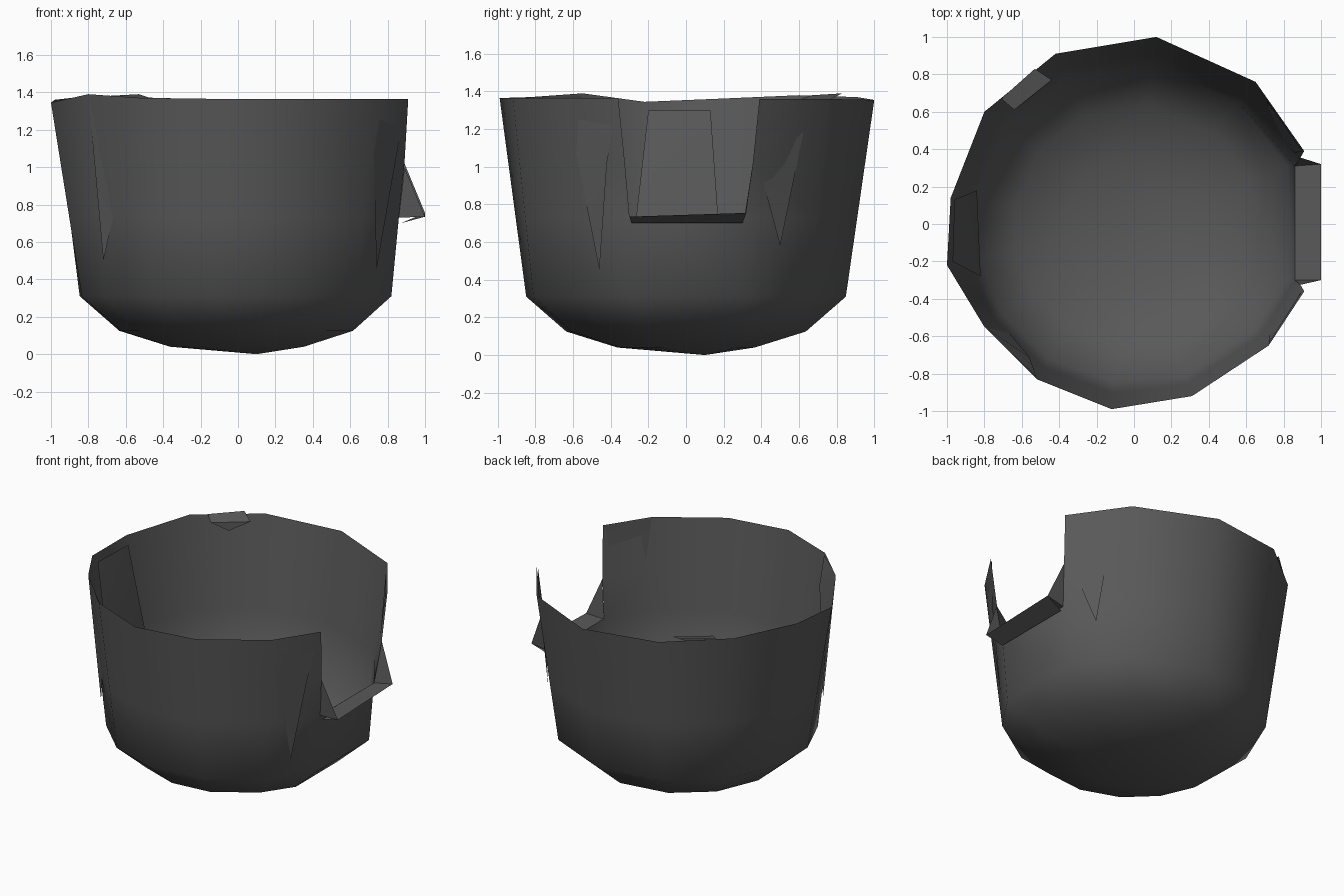
import bpy, bmesh
from mathutils import Vector

if "Cube" in bpy.data.objects:
    bpy.data.objects.remove(bpy.data.objects["Cube"])

dark = bpy.data.materials.new("dark_grey")
dark.diffuse_color = (.1, .1, .1, 1)
dark.use_nodes = True
dark.node_tree.nodes["Principled BSDF"].inputs["Base Color"].default_value = dark.diffuse_color

def make(name, verts, faces, smooth=True):
    me = bpy.data.meshes.new(name)
    me.from_pydata([tuple(v) for v in verts], [], faces)
    bm = bmesh.new()
    bm.from_mesh(me)
    bmesh.ops.recalc_face_normals(bm, faces=bm.faces)
    for f in bm.faces:
        f.smooth = smooth
    bm.to_mesh(me)
    bm.free()
    me.materials.append(dark)
    ob = bpy.data.objects.new(name, me)
    bpy.context.collection.objects.link(ob)
    return ob

# Rim outline, counter-clockwise, starting beside the notch
rim = [(.91, .39, 1.36), (.65, .76, 1.36), (.12, 1.0, 1.355), (-.42, .91, 1.37),
       (-.80, .60, 1.38), (-.98, .14, 1.36), (-1.0, -.22, 1.345), (-.80, -.55, 1.39),
       (-.52, -.83, 1.37), (-.12, -.99, 1.365), (.31, -.92, 1.365), (.72, -.65, 1.365),
       (.905, -.36, 1.365)]
n = len(rim)

def foot(p):
    # matching point on the shoulder ring where the wall meets the rounded floor
    v = Vector((p[0], p[1], 0)).normalized()
    return Vector((v.x * .855, v.y * .855, .31))

# Wall levels, then the dished floor rings; the two notch columns are set apart
notch = [(.91, .39, -.36), (.89, .355, -.325), (.86, .31, -.30), (.82, .31, -.30)]
rings = []
for (x, ya, yb), z in zip(notch, (1.36, 1.02, .73, .31)):
    t = (1.36 - z) / 1.05
    ring = [Vector(p).lerp(foot(p), t) for p in rim]
    for i, y in ((0, ya), (n - 1, yb)):
        ring[i].x, ring[i].y = x, y
    rings.append(ring)
for s, z in ((.75, .125), (.43, .04)):
    rings.append([Vector((v.x * s, v.y * s, z)) for v in rings[3]])

verts = [v for ring in rings for v in ring]
faces = []
for k in range(len(rings) - 1):
    for i in range(n):
        if i == n - 1 and k < 2:      # opening on the right
            continue
        j = (i + 1) % n
        faces.append((k * n + i, k * n + j, (k + 1) * n + j, (k + 1) * n + i))
verts.append(Vector((.1, .1, 0)))
base = (len(rings) - 1) * n
for i in range(n):
    faces.append((base + i, base + (i + 1) % n, len(verts) - 1))
make("shell", verts, faces)

# Flared lip joined to the bottom of the opening, with a gusset at each end
make("notch_lip",
     [(.86, -.30, .73), (.86, .31, .73), (1.0, .32, .755), (1.0, -.30, .735),
      (.87, -.29, .70), (.87, .30, .70), (.89, -.325, 1.0), (.89, .355, 1.02)],
     [(0, 1, 2, 3), (3, 2, 5, 4), (0, 3, 6), (1, 7, 2)], False)

# Small folded flap on the rim at the back left
make("rim_flap", [(-.71, .67, 1.38), (-.53, .83, 1.39), (-.44, .77, 1.36), (-.64, .61, 1.36),
                  (-.55, .68, 1.30)],
     [(0, 1, 2, 3), (3, 2, 4)], False)

# Pleats: creased wall folds (two rim ends, fold tip, lower end)
def pleat(name, a, b, tip, low):
    make(name, [a, b, tip, low], [(0, 1, 2), (0, 2, 3)])

pleat("pleat_front_left", (-.80, -.55, 1.38), (-.52, -.82, 1.36), (-.56, -.71, 1.2), (-.72, -.52, .5))
pleat("pleat_front_right", (.72, -.64, 1.36), (.90, -.36, 1.36), (.84, -.42, 1.02), (.74, -.46, .45))
pleat("pleat_back_right", (.71, .66, 1.36), (.90, .39, 1.36), (.86, .38, 1.03), (.74, .50, .58))
pleat("pleat_left", (-.96, .13, 1.3), (-.97, -.20, 1.3), (-.82, -.28, .6), (-.84, .18, .6))
